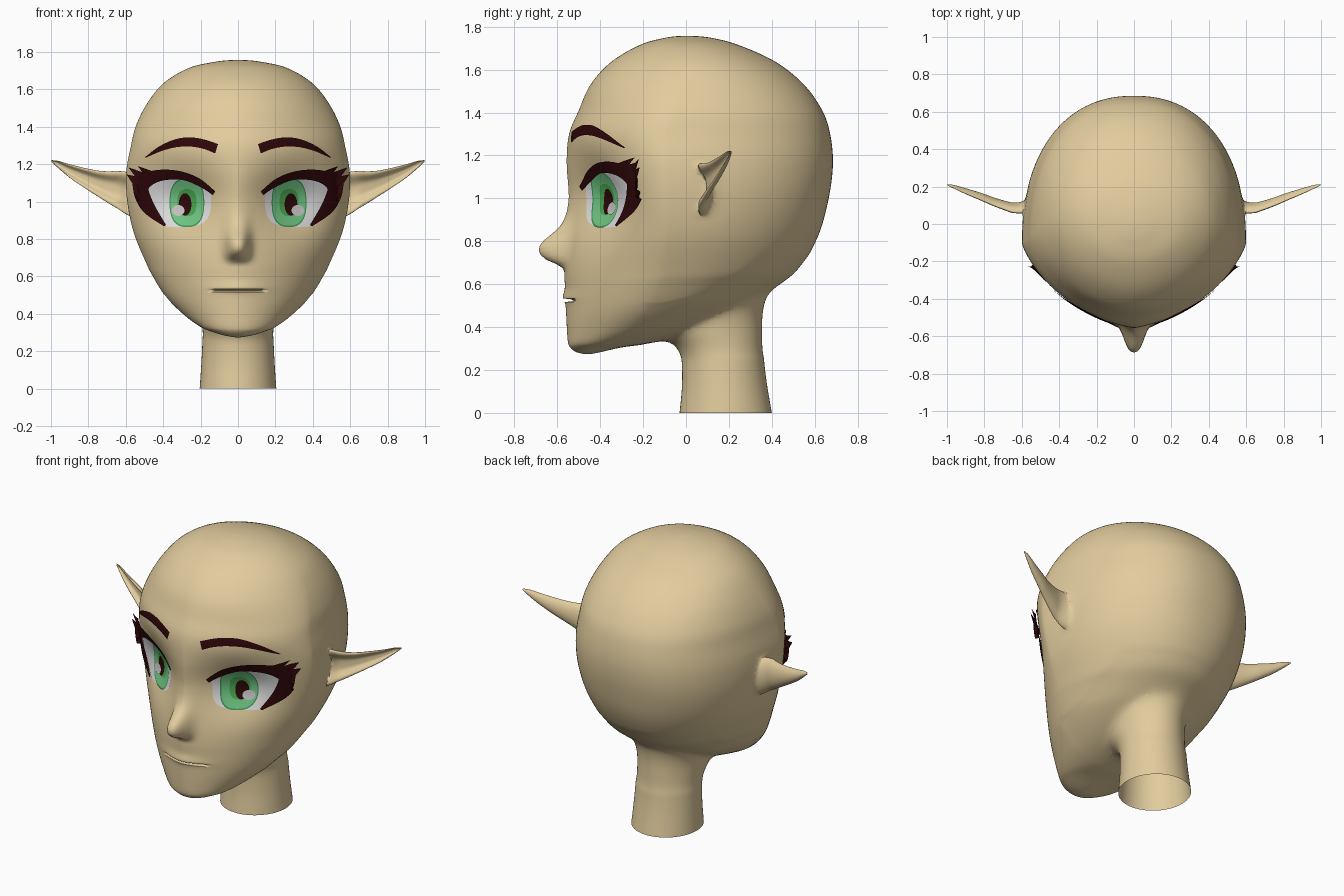
import bpy, bmesh, math
from mathutils import Vector
from mathutils.bvhtree import BVHTree

if "Cube" in bpy.data.objects:
    bpy.data.objects.remove(bpy.data.objects["Cube"])


def material(name, r, g, b):
    m = bpy.data.materials.new(name)
    m.diffuse_color = (r, g, b, 1)
    m.use_nodes = True
    m.node_tree.nodes["Principled BSDF"].inputs["Base Color"].default_value = m.diffuse_color
    return m


SKIN = material("skin", .76, .605, .34)
WHITE = material("eye white", .87, .87, .88)
DARK = material("dark maroon", .028, .002, .003)
GREEN = material("iris green", .17, .60, .24)
RIM = material("iris rim green", .06, .31, .11)
INNER = material("iris inner green", .07, .42, .08)
GLINT = material("glint grey", .62, .58, .60)


def spline(pts, t):
    """Catmull-Rom point at parameter t (0 .. len-1)."""
    n = len(pts) - 1
    i = min(int(t), n - 1)
    f = t - i
    out = []
    for a, b, c, d in zip(pts[max(i - 1, 0)], pts[i], pts[i + 1], pts[min(i + 2, n)]):
        m0, m1 = (c - a) / 2, (d - b) / 2
        out.append(b + m0 * f + (3 * (c - b) - 2 * m0 - m1) * f * f
                   + (2 * (b - c) + m0 + m1) * f ** 3)
    return out


def shade(ob, angle):
    bpy.ops.object.select_all(action='DESELECT')
    ob.select_set(True)
    bpy.context.view_layer.objects.active = ob
    bpy.ops.object.shade_smooth_by_angle(angle=math.radians(angle))


def finish(name, bm, mats, angle=60):
    me = bpy.data.meshes.new(name)
    bm.to_mesh(me)
    ob = bpy.data.objects.new(name, me)
    bpy.context.collection.objects.link(ob)
    for m in mats:
        me.materials.append(m)
    shade(ob, angle)
    return ob


def loft(name, rings):
    """Closed skin-coloured tube through equal rings, capped at both ends."""
    bm = bmesh.new()
    vs = [[bm.verts.new(p) for p in r] for r in rings]
    n = len(vs[0])
    for a, b in zip(vs, vs[1:]):
        for j in range(n):
            bm.faces.new((a[j], a[(j + 1) % n], b[(j + 1) % n], b[j]))
    bm.faces.new(vs[0])
    bm.faces.new(vs[-1])
    bmesh.ops.recalc_face_normals(bm, faces=bm.faces)
    return finish(name, bm, [SKIN]), BVHTree.FromBMesh(bm)


# ---- head: horizontal sections (z, front y, back y, widest y, half width, front/back roundness)
HEAD = [(.275, -.48, -.44, -.46, .015, 2, 2), (.285, -.515, -.39, -.455, .075, 2, 2),
        (.305, -.54, -.30, -.42, .14, 1.95, 2), (.33, -.55, -.14, -.37, .20, 1.9, 2),
        (.39, -.555, .06, -.27, .283, 1.85, 2), (.49, -.56, .27, -.17, .385, 1.75, 2),
        (.60, -.565, .44, -.12, .455, 1.65, 2), (.67, -.567, .53, -.10, .49, 1.6, 2.05),
        (.83, -.563, .618, -.09, .556, 1.5, 2.15), (1.0, -.557, .665, -.10, .592, 1.45, 2.25),
        (1.16, -.56, .685, -.10, .597, 1.5, 2.25), (1.3, -.545, .672, -.09, .572, 1.68, 2.25),
        (1.41, -.50, .635, -.05, .544, 1.75, 2.2), (1.53, -.445, .55, 0, .483, 1.85, 2.1),
        (1.635, -.35, .42, .03, .396, 1.9, 2), (1.715, -.215, .245, .02, .262, 2, 2),
        (1.748, -.1, .12, .01, .12, 2, 2), (1.758, -.02, .03, .005, .025, 2, 2)]
NOSE = [(.66, 0), (.678, .012), (.697, .045), (.715, .088), (.735, .113), (.765, .126),
        (.795, .113), (.84, .060), (.88, .024), (.93, .007), (1.0, 0)]


def nose_height(z):
    for (z0, h0), (z1, h1) in zip(NOSE, NOSE[1:]):
        if z0 <= z < z1:
            return h0 + (h1 - h0) * (z - z0) / (z1 - z0)
    return 0


def sculpt(x, z):
    """Face relief along y: eye sockets, nose, lips and mouth slit."""
    sz = .115 if z > 1 else .13
    d = .092 * math.exp(-.5 * (((abs(x) - .28) / .135) ** 2 + ((z - 1.0) / sz) ** 2))
    d -= nose_height(z) * math.exp(-abs(x / .061) ** 3.2)
    wide = math.exp(-(x / .134) ** 10)
    d -= .012 * math.exp(-((z - .54) / .025) ** 2) * math.exp(-(x / .13) ** 2)
    return d + .045 * wide * math.exp(-((z - .525) / .0065) ** 6)


def t_at(z):
    lo, hi = 0, len(HEAD) - 1
    for _ in range(40):
        mid = (lo + hi) / 2
        lo, hi = (mid, hi) if spline(HEAD, mid)[0] < z else (lo, mid)
    return lo


def head_ring(t, n=160):
    z, yf, yb, yw, w, p, q = spline(HEAD, t)
    ring = []
    for j in range(n):
        a = 2 * math.pi * j / n
        s, c = math.sin(a), math.cos(a)
        e = 2 / (p if c > 0 else q)
        x = math.copysign(abs(s) ** e * w, s)
        y = yw + abs(c) ** e * ((yf if c > 0 else yb) - yw)
        ring.append((x, y + (sculpt(x, z) if c > 0 else 0), z))
    return ring


top = len(HEAD) - 1
ts = [i * top / 130 for i in range(131)]
ts = [t for t in ts if not .505 < spline(HEAD, t)[0] < .545]
ts += [t_at(z) for z in (.507, .513, .5165, .5195, .525, .5305, .5335, .537, .543)]
head, surface = loft("head", [head_ring(t) for t in sorted(ts)])

# ---- neck: (z, front y, back y, half width), flaring into the skull
NECK = [(0, -.03, .40, .205), (.15, -.018, .375, .195), (.29, -.03, .36, .19),
        (.36, -.10, .36, .20), (.45, -.15, .36, .21), (.54, -.14, .378, .235),
        (.60, -.11, .41, .26), (.67, -.05, .45, .28)]
rings = []
for i in range(46):
    z, yf, yb, w = spline(NECK, i * (len(NECK) - 1) / 45)
    rings.append([(w * math.cos(k * math.pi / 40),
                   (yf + yb) / 2 + (yb - yf) / 2 * math.sin(k * math.pi / 40), z) for k in range(80)])
parts = [loft("neck", rings)[0]]

# ---- pointed ears: (x, low z, high z, y, thickness), hollow at the front
EAR = [(.52, .90, 1.15, .09, .06), (.59, .925, 1.16, .065, .058), (.64, .96, 1.165, .062, .052),
       (.69, .99, 1.162, .078, .046), (.75, 1.028, 1.166, .10, .042), (.82, 1.073, 1.18, .13, .037),
       (.90, 1.128, 1.20, .163, .028), (.96, 1.178, 1.218, .19, .018), (.998, 1.213, 1.222, .207, .006)]
for side, s in (("left", 1), ("right", -1)):
    rings = []
    for i in range(33):
        x, lo, hi, y, th = spline(EAR, i * (len(EAR) - 1) / 32)
        ring = []
        for k in range(48):
            u, v = math.cos(k * math.pi / 24), math.sin(k * math.pi / 24)
            dy = th * v if v >= 0 else th * (.3 * v + .9 * math.exp(-(u / .65) ** 4))
            ring.append((s * x, y + dy, (lo + hi) / 2 + (hi - lo) / 2 * u))
        rings.append(ring)
    parts.append(loft(side + "_ear", rings)[0])

# ---- join neck and ears to the head, blend the seams, open the neck underneath
for part in parts:
    mod = head.modifiers.new("join", 'BOOLEAN')
    mod.operation, mod.solver, mod.object = 'UNION', 'EXACT', part
    bpy.ops.object.select_all(action='DESELECT')
    head.select_set(True)
    bpy.context.view_layer.objects.active = head
    bpy.ops.object.modifier_apply(modifier=mod.name)
    bpy.data.objects.remove(part)
bm = bmesh.new()
bm.from_mesh(head.data)
bmesh.ops.delete(bm, geom=[f for f in bm.faces if f.calc_center_median().z < .001], context='FACES')
bmesh.ops.remove_doubles(bm, verts=bm.verts, dist=.001)
under = [v for v in bm.verts if .27 < v.co.z < .72 and v.co.y > -.2 and abs(v.co.x) < .4]
roots = [v for v in bm.verts if .55 < abs(v.co.x) < .64 and .03 < v.co.y < .22 and .88 < v.co.z < 1.2]
for verts, count in ((under, 30), (roots, 6)):
    for _ in range(count):
        bmesh.ops.smooth_vert(bm, verts=verts, factor=.5, use_axis_x=True, use_axis_y=True, use_axis_z=True)
bm.to_mesh(head.data)
bm.free()
shade(head, 70)


# ---- face details: thin plates laid on the face from the front
def on_face(x, z, lift):
    limit = -.225 + (x - .54) * .4 if x > .54 else 0
    hit = surface.ray_cast(Vector((x, -2, z)), Vector((0, 1, 0)))[0]
    return min(hit.y if hit else limit, limit) - lift


def plate(name, grids, lift, mats, rule=lambda row: 0):
    """Grids of (x, z) points become faces, on both sides of the face."""
    for side, s in (("left", 1), ("right", -1)):
        bm = bmesh.new()
        for grid in grids:
            vs = [[bm.verts.new((s * x, on_face(x, z, lift), z)) for x, z in r] for r in grid]
            for i, (a, b) in enumerate(zip(vs, vs[1:])):
                for j in range(len(a) - 1):
                    f = bm.faces.new((a[j], a[j + 1], b[j + 1], b[j]))
                    f.material_index = rule(i)
        bmesh.ops.remove_doubles(bm, verts=bm.verts, dist=1e-5)
        bm.normal_update()
        for f in bm.faces:
            if f.normal.y > 0:
                f.normal_flip()
        finish(side + "_" + name, bm, mats, 80)
        bm.free()


def band(upper, lower, n=28, rows=6):
    """Grid filling the area between two smooth curves."""
    grid = []
    for r in range(rows + 1):
        f, row = r / rows, []
        for i in range(n + 1):
            a = spline(upper, i * (len(upper) - 1) / n)
            b = spline(lower, i * (len(lower) - 1) / n)
            row.append([p + (q - p) * f for p, q in zip(a, b)])
        grid.append(row)
    return grid


def disc(cx, cz, rx, rz, radii, n=40, e=1.0):
    pw = lambda v: math.copysign(abs(v) ** e, v)
    return [[(cx + rx * r * pw(math.cos(2 * math.pi * (j % n) / n)),
              cz + rz * r * pw(math.sin(2 * math.pi * (j % n) / n))) for j in range(n + 1)]
            for r in radii]


plate("eye_white", [band(
    [(.145, 1.0), (.15, 1.05), (.2, 1.09), (.28, 1.12), (.38, 1.125), (.45, 1.105), (.495, 1.07)],
    [(.145, .97), (.16, .915), (.2, .88), (.28, .866), (.35, .866), (.395, .88), (.475, 1.0)],
    rows=14)], .004, [WHITE])
plate("iris", [disc(.273, .995, .093, .131, (0, .2, .4, .55, .68, .8, .94, 1), e=.78)],
      .0065, [INNER, GREEN, RIM], lambda i: 0 if i < 3 else 1 if i < 6 else 2)
plate("pupil", [disc(.283, .985, .034, .06, (0, .5, 1))], .009, [DARK])
plate("eye_glint", [disc(.32, .953, .034, .029, (0, .5, 1))], .0115, [GLINT])

# upper lash, outer wing and three flicks
spikes = [((.45, 1.16), (.50, 1.14), (.535, 1.19)), ((.49, 1.15), (.54, 1.12), (.585, 1.183)),
          ((.52, 1.13), (.56, 1.09), (.595, 1.145))]
plate("eyelashes", [
    band([(.122, 1.055), (.2, 1.12), (.28, 1.155), (.36, 1.17), (.44, 1.168), (.51, 1.148), (.565, 1.10)],
         [(.135, 1.035), (.19, 1.072), (.28, 1.112), (.36, 1.118), (.43, 1.105), (.475, 1.075), (.485, 1.04)]),
    band([(.565, 1.10), (.55, 1.02), (.50, .94), (.395, .868)],
         [(.485, 1.08), (.464, 1.02), (.435, .96), (.385, .876)])]
    + [band([a, c], [b, c], 6, 2) for a, b, c in spikes], .013, [DARK])

plate("eyebrow", [band(
    [(.107, 1.308), (.18, 1.332), (.25, 1.343), (.33, 1.335), (.42, 1.296), (.498, 1.237)],
    [(.122, 1.258), (.18, 1.281), (.25, 1.294), (.33, 1.291), (.41, 1.270), (.492, 1.235)])],
    .008, [DARK])
